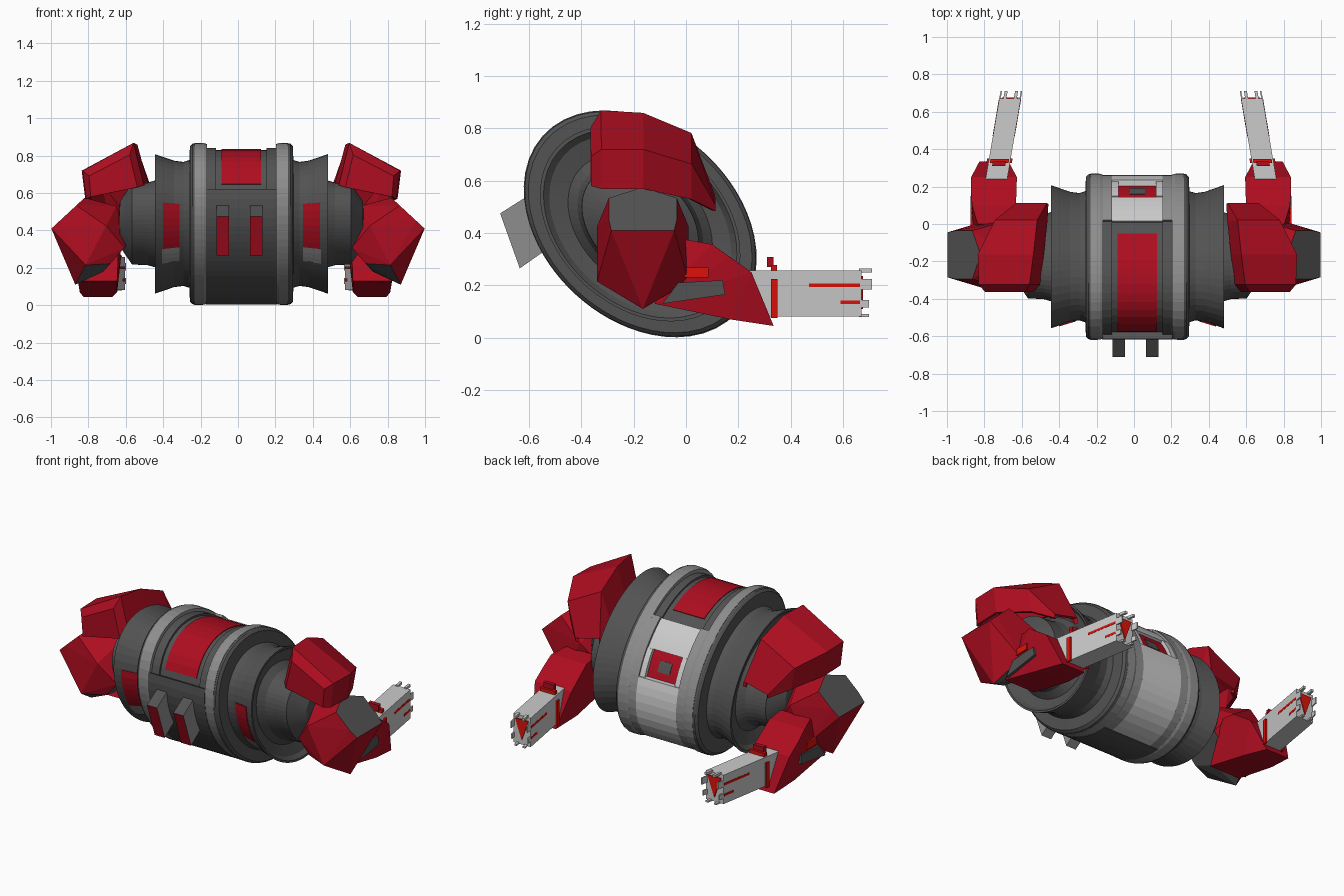
import bpy, bmesh, math
from mathutils import Vector

if "Cube" in bpy.data.objects:
    bpy.data.objects.remove(bpy.data.objects["Cube"])


def material(name, rgb):
    m = bpy.data.materials.new(name)
    m.diffuse_color = (*rgb, 1)
    m.use_nodes = True
    m.node_tree.nodes["Principled BSDF"].inputs["Base Color"].default_value = m.diffuse_color
    return m


RED = material("deep red", (0.42, 0.004, 0.014))
BRIGHT = material("bright red", (0.72, 0.006, 0.003))
DARK = material("dark grey", (0.085, 0.085, 0.085))
MID = material("mid grey", (0.27, 0.27, 0.27))
LIGHT = material("light grey", (0.6, 0.6, 0.6))

BX, CY, CZ = 0.018, -0.175, 0.435          # body centre
A, B, TILT = 0.502, 0.366, math.radians(-42.5)  # tilted elliptical section


def finish(name, bm, mats):
    bmesh.ops.recalc_face_normals(bm, faces=bm.faces[:])
    me = bpy.data.meshes.new(name)
    bm.to_mesh(me)
    bm.free()
    for m in mats:
        me.materials.append(m)
    ob = bpy.data.objects.new(name, me)
    bpy.context.collection.objects.link(ob)
    return ob


def on_body(dx, ratio, deg):
    """Point at a given direction around the body (0 back, 90 up, 180 front)."""
    t = math.radians(deg)
    r = ratio * A * B / math.hypot(B * math.cos(t - TILT), A * math.sin(t - TILT))
    return (BX + dx, CY + r * math.cos(t), CZ + r * math.sin(t))


def sweep(name, profile, mat, a0=0, a1=360):
    """Sweep a closed (dx, ratio) profile around the elliptical body."""
    full = a1 - a0 >= 360
    n = max(3, round((a1 - a0) / 6))
    bm = bmesh.new()
    rings = [[bm.verts.new(on_body(x, r, a0 + (a1 - a0) * i / n)) for x, r in profile]
             for i in range(n if full else n + 1)]
    k = len(profile)
    for i in range(n):
        p, q = rings[i], rings[(i + 1) % len(rings)]
        for j in range(k):
            bm.faces.new((p[j], p[(j + 1) % k], q[(j + 1) % k], q[j]))
    if not full:
        bm.faces.new(rings[0])
        bm.faces.new(rings[-1])
    return finish(name, bm, [mat])


def slab(name, x0, x1, a0, a1, r, mat, depth=0.08):
    return sweep(name, [(x0, r - depth), (x0, r), (x1, r), (x1, r - depth)], mat, a0, a1)


def hull(name, pts, mats, rule=None):
    bm = bmesh.new()
    for p in pts:
        bm.verts.new(p)
    bmesh.ops.convex_hull(bm, input=bm.verts[:])
    bmesh.ops.delete(bm, geom=[v for v in bm.verts if not v.link_faces], context='VERTS')
    bmesh.ops.dissolve_limit(bm, angle_limit=0.03, verts=bm.verts[:], edges=bm.edges[:])
    bmesh.ops.recalc_face_normals(bm, faces=bm.faces[:])
    if rule:
        for f in bm.faces:
            f.material_index = rule(f)
    return finish(name, bm, mats)


def corners(u, v, w):
    return [(a, b, c) for a in u for b in v for c in w]


# --- body core and central panels ---
sweep("body_core", [(-0.2, 0.01), (-0.2, 0.88), (0.2, 0.88), (0.2, 0.01)], DARK)
slab("front_belly_panel", -0.19, 0.19, 157, 292, 0.995, DARK, 0.14)
slab("top_dark_panel", -0.14, 0.14, 56, 157, 0.915, DARK)
slab("top_red_plate", -0.105, 0.105, 69, 152, 0.925, RED)
slab("back_upper_panel", -0.135, 0.135, 27, 57, 0.95, LIGHT)
slab("back_lower_panel", -0.135, 0.135, -68, 3, 0.985, LIGHT, 0.12)
slab("window_red", -0.1, 0.1, 3, 27, 0.91, RED)
slab("window_dark", -0.04, 0.04, 9, 19, 0.918, DARK)
for s in (-1, 1):
    slab("window_post", *sorted((s * 0.1, s * 0.135)), 3, 27, 0.965, LIGHT)
    slab("back_side_panel", *sorted((s * 0.135, s * 0.2)), -68, 57, 0.985, MID, 0.12)
    slab("top_side_rail", *sorted((s * 0.135, s * 0.2)), 57, 157, 0.94, DARK)

    # --- rings, flared ends and hubs ---
    sweep("grey_band", [(s * x, r) for x, r in
          ((0.185, 0.85), (0.185, 0.985), (0.2, 0.997), (0.25, 1.0), (0.25, 0.85))], MID)
    sweep("band_edge", [(s * x, r) for x, r in
          ((0.25, 0.7), (0.25, 0.995), (0.262, 0.99), (0.275, 0.96), (0.28, 0.7))], DARK)
    sweep("flared_end", [(s * x, r) for x, r in
          ((0.2, 0.01), (0.2, 0.79), (0.275, 0.79), (0.31, 0.765), (0.36, 0.78), (0.462, 0.86),
           (0.462, 0.83), (0.44, 0.78), (0.42, 0.62), (0.455, 0.54), (0.5, 0.51),
           (0.585, 0.5), (0.65, 0.28), (0.655, 0.01))], DARK)
    sweep("neck_red_plate", [(s * x, r) for x, r in
          ((0.33, 0.7), (0.33, 0.778), (0.42, 0.838), (0.42, 0.7))], RED, 163, 205)
    sweep("neck_grey_plate", [(s * x, r) for x, r in
          ((0.33, 0.7), (0.33, 0.778), (0.425, 0.84), (0.425, 0.7))], MID, 205, 224)

    # --- front tabs with red faces ---
    x0, x1 = BX - 0.01 + s * 0.055, BX - 0.01 + s * 0.122
    tab = ((-0.71, 0.475), (-0.635, 0.265), (-0.5, 0.36), (-0.56, 0.57))
    hull("front_tab", [(x, y, z) for x in (x0, x1) for y, z in tab], [MID, RED, DARK],
         lambda f: 1 if f.normal.y < -0.8 else (2 if f.normal.z > 0.5 else 0))


# --- shoulder pads: folded shells, sections run front to back ---
PAD = ((-0.355, ((0.56, 0.63), (0.6, 0.80), (0.81, 0.69), (0.80, 0.58))),
       (-0.32, ((0.53, 0.64), (0.58, 0.86), (0.84, 0.715), (0.82, 0.57))),
       (-0.165, ((0.51, 0.65), (0.56, 0.85), (0.845, 0.715), (0.825, 0.57))),
       (0.015, ((0.49, 0.62), (0.54, 0.775), (0.755, 0.66), (0.73, 0.53))),
       (0.105, ((0.485, 0.51), (0.49, 0.54), (0.64, 0.505), (0.635, 0.485))))
for s in (-1, 1):
    bm = bmesh.new()
    rows = [[bm.verts.new((BX + s * x, y, z)) for x, z in pts] for y, pts in PAD]
    for p, q in zip(rows, rows[1:]):
        for j in range(3):
            bm.faces.new((p[j], p[j + 1], q[j + 1], q[j]))
    bm.faces.new(rows[0])
    pad = finish("shoulder_pad", bm, [RED])
    mod = pad.modifiers.new("thickness", 'SOLIDIFY')
    mod.thickness = 0.02
    mod.offset = 0


def section(s, top, low, half, flat=0.0):
    """Six-sided section: apexes in the x-z plane (low one may be a flat edge)."""
    t, l = Vector((top[0], 0, top[1])), Vector((low[0], 0, low[1]))
    pts = [t] + [l + Vector((0, d * flat, 0)) for d in (-1, 1)]
    pts += [t.lerp(l, k) + Vector((0, d * half, 0)) for k in (0.25, 0.75) for d in (-1, 1)]
    return [(s * p.x, p.y - 0.165, p.z) for p in pts]


for s in (-1, 1):
    # --- upper arm: block with dark faces on the outer-upper and inner-lower ends ---
    diag = Vector((s, 0, 1)).normalized()
    hull("upper_arm",
         section(s, (0.82, 0.575), (0.998, 0.41), 0.13, 0.12)
         + section(s, (0.65, 0.53), (0.87, 0.11), 0.175)
         + section(s, (0.57, 0.35), (0.72, 0.18), 0.125),
         [RED, DARK], lambda f: 1 if abs(f.normal.dot(diag)) > 0.72 else 0)

    # --- forearm ---
    cx = -0.016
    side = ((-0.12, 0.13, 0.63, 0.84), (0.0, 0.375, 0.62, 0.82), (0.1, 0.357, 0.615, 0.85),
            (0.165, 0.31, 0.612, 0.855), (0.25, 0.25, 0.61, 0.855), (0.335, 0.045, 0.655, 0.81),
            (0.17, 0.07, 0.63, 0.83))
    hull("forearm", [(cx + s * x, y, z) for y, z, a, b in side for x in (a, b)], [RED])
    plate = ((-0.09, 0.13), (-0.03, 0.21), (0.14, 0.22), (0.15, 0.165))
    hull("forearm_side_plate", [(cx + s * x, y, z) for y, z in plate for x in (0.78, 0.858)], [DARK])
    hull("forearm_bright_trim", [(cx + s * x, 0.04 + v, 0.25 + w) for x, v, w in
         corners((0.7, 0.858), (-0.045, 0.045), (-0.02, 0.018))], [BRIGHT])
    hull("elbow_bright_trim", [(cx + s * x, -0.085 + v, 0.15 + w) for x, v, w in
         corners((0.72, 0.835), (-0.015, 0.025), (-0.025, 0.025))], [BRIGHT])

    # --- gun: light box leaning inward, v runs along its length ---
    def gun(name, u, v, w, mat):
        return hull(name, [(cx + s * (0.718 - (b - 0.25) * 0.17 + a), b, c)
                           for a, b, c in corners(u, v, w)], [mat])

    gun("gun_barrel", (-0.058, 0.058), (0.2, 0.67), (0.082, 0.257), LIGHT)
    hull("gun_end_inset", [(cx + s * (0.718 - (y - 0.25) * 0.17 + u), y, z)
                           for y in (0.6, 0.676) for u, z in ((-0.045, 0.235), (0.045, 0.235), (0, 0.11))],
         [BRIGHT])
    for e in (-1, 1):
        gun("gun_red_strip", sorted((e * 0.04, e * 0.0595)), (0.47, 0.665), (0.193, 0.207), BRIGHT)
        gun("gun_red_strip_low", sorted((e * 0.04, e * 0.0595)), (0.59, 0.665), (0.128, 0.142), BRIGHT)
        gun("muzzle_tooth_side", sorted((e * 0.05, e * 0.058)), (0.66, 0.70), (0.115, 0.145), LIGHT)
        gun("muzzle_tooth_mid", sorted((e * 0.05, e * 0.058)), (0.66, 0.71), (0.185, 0.225), LIGHT)
        gun("muzzle_tooth_top", sorted((e * 0.02, e * 0.036)), (0.66, 0.71), (0.25, 0.265), LIGHT)
        gun("muzzle_tooth_low", sorted((e * 0.02, e * 0.036)), (0.66, 0.70), (0.08, 0.09), LIGHT)
        gun("wrist_claw", sorted((e * 0.056, e * 0.068)), (0.325, 0.35), (0.075, 0.225), BRIGHT)
    # --- hooked claw over the wrist ---
    gun("wrist_claw_top", (-0.05, 0.05), (0.325, 0.348), (0.255, 0.278), BRIGHT)
    gun("wrist_claw_tip", (-0.035, 0.035), (0.31, 0.335), (0.27, 0.308), RED)
